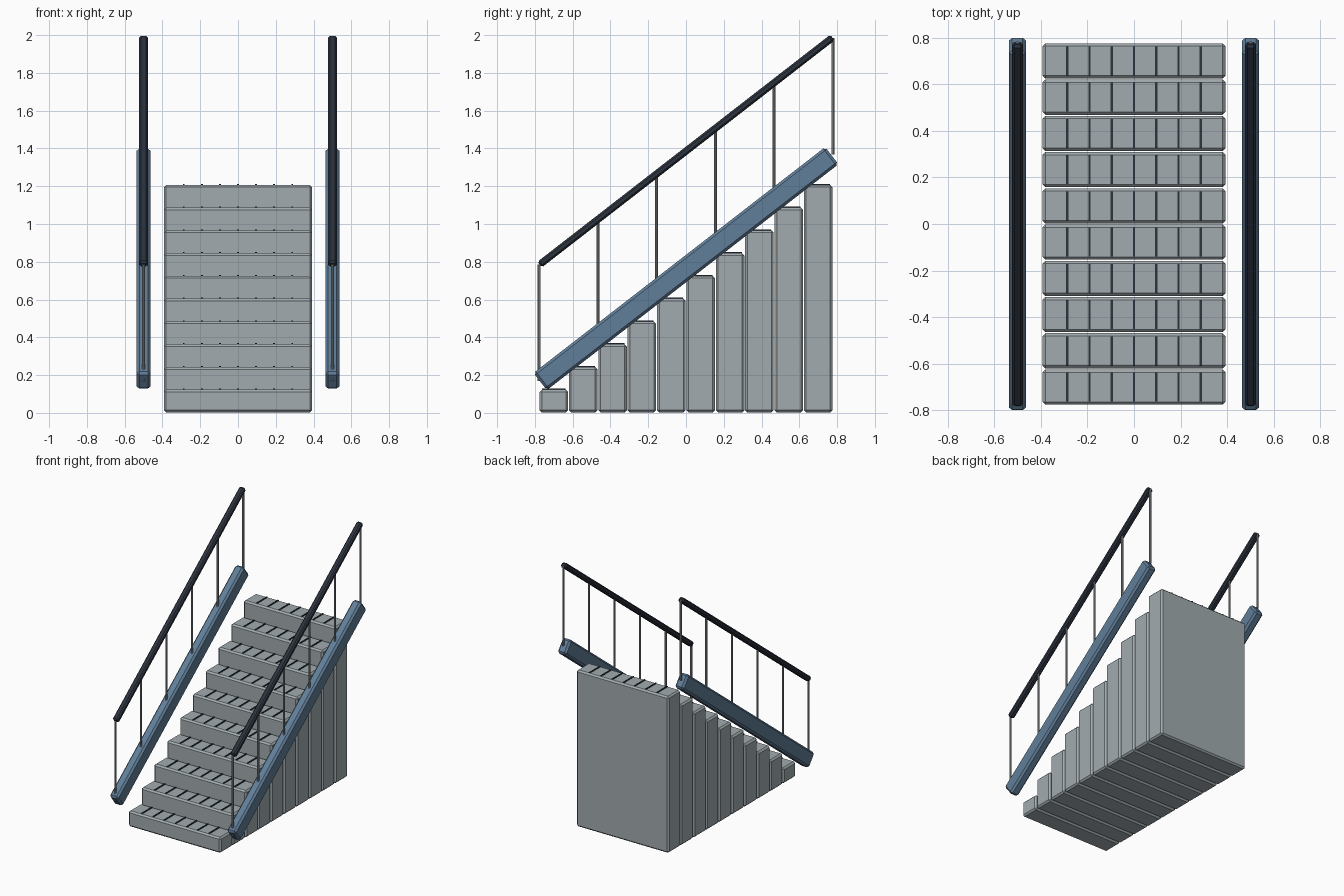
import bpy, math
from mathutils import Vector

if "Cube" in bpy.data.objects:
    bpy.data.objects.remove(bpy.data.objects["Cube"])


def material(name, rgb):
    m = bpy.data.materials.new(name)
    m.diffuse_color = (*rgb, 1)
    m.use_nodes = True
    m.node_tree.nodes["Principled BSDF"].inputs["Base Color"].default_value = m.diffuse_color
    return m


STEP = material("step_grey", (0.36, 0.41, 0.43))
BLUE = material("side_blue", (0.12, 0.21, 0.32))
DARK = material("dark", (0.025, 0.033, 0.048))
METAL = material("metal", (0.3, 0.32, 0.34))


def box(name, loc, size, mat, bevel=0.0, tilt=0.0):
    bpy.ops.mesh.primitive_cube_add(size=1, location=loc, rotation=(tilt, 0, 0))
    o = bpy.context.object
    o.name = name
    o.scale = size
    bpy.ops.object.transform_apply(location=False, rotation=False, scale=True)
    o.data.materials.append(mat)
    if bevel:
        b = o.modifiers.new("bevel", 'BEVEL')
        b.width = bevel
        b.segments = 1
    return o


def sloped_beam(name, x, start, end, width, thick, mat, bevel):
    a, b = Vector((x, *start)), Vector((x, *end))
    d = b - a
    return box(name, (a + b) / 2, (width, d.length, thick), mat, bevel, math.atan2(d.z, d.y))


# Solid steps rising to the back, each with thin grip strips
N, PITCH, RISE = 10, 0.1555, 0.1205
for i in range(N):
    y = (i - (N - 1) / 2) * PITCH
    h = RISE * (i + 1)
    box(f"step_{i}", (0, y, h / 2 + 0.002), (0.785, 0.151, h), STEP, 0.012)
    for k in range(-3, 4):
        box(f"grip_strip_{i}_{k + 3}", (k * 0.0955, y, h + 0.003), (0.009, 0.125, 0.01), DARK)

# Side beams, balusters and handrails on both sides
for side, x in (("left", -0.5), ("right", 0.5)):
    sloped_beam(f"{side}_side_beam", x, (-0.772, 0.166), (0.772, 1.362), 0.073, 0.115, BLUE, 0.014)
    sloped_beam(f"{side}_handrail", x, (-0.775, 0.785), (0.775, 1.987), 0.046, 0.038, DARK, 0.01)
    for j in range(6):
        t = j / 5
        y = -0.777 + 1.554 * t
        z0, z1 = 0.168 + 1.2 * t, 0.785 + 1.2 * t
        bpy.ops.mesh.primitive_cylinder_add(vertices=8, radius=0.008, depth=z1 - z0,
                                            location=(x, y, (z0 + z1) / 2))
        o = bpy.context.object
        o.name = f"{side}_baluster_{j}"
        o.data.materials.append(METAL)
